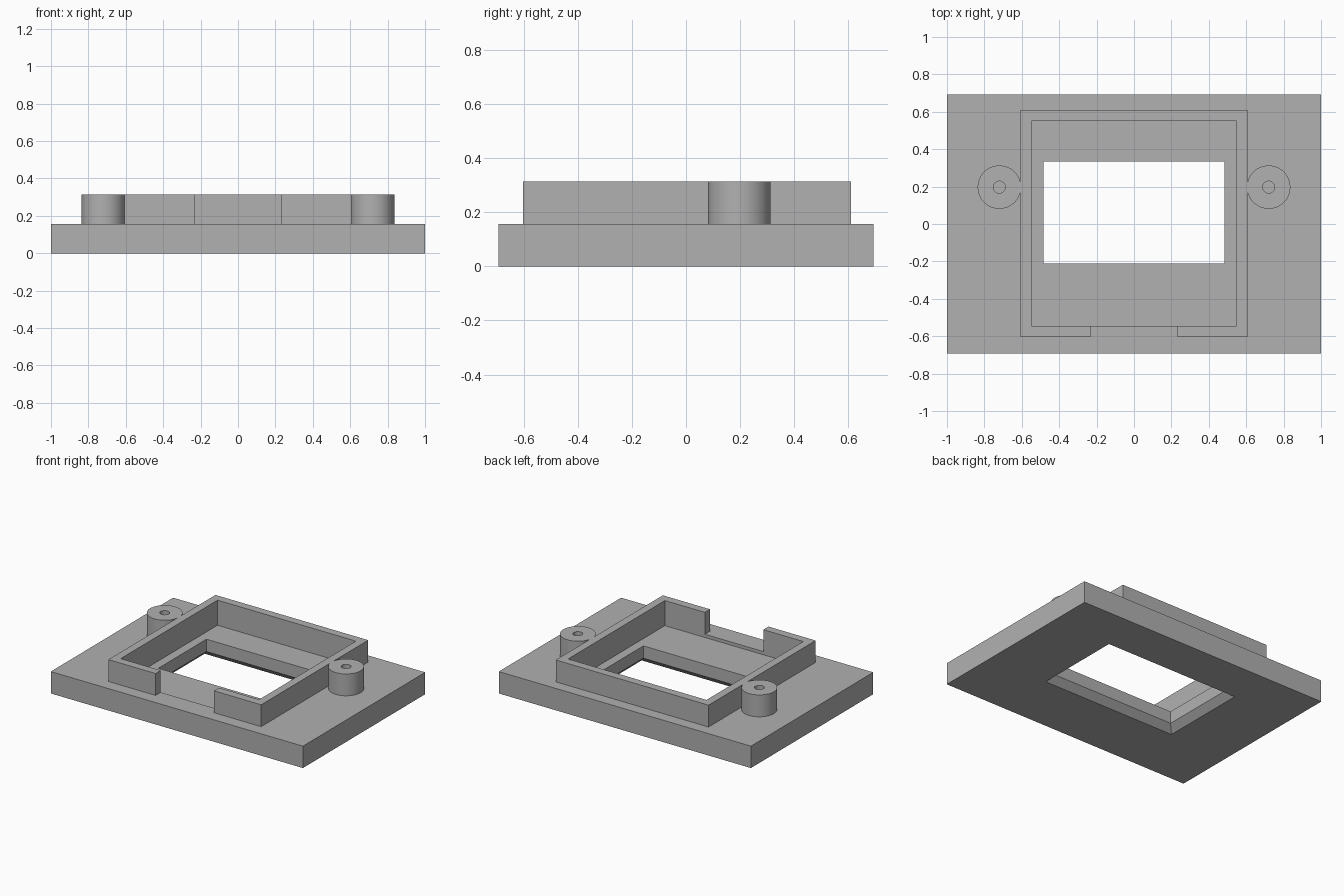
import bpy, bmesh
from math import cos, sin, pi, radians

cube = bpy.data.objects.get("Cube")
if cube:
    bpy.data.objects.remove(cube)

grey = bpy.data.materials.new("plain_grey")
grey.use_nodes = True
COLOUR = (0.44, 0.44, 0.44, 1)
grey.diffuse_color = COLOUR
grey.node_tree.nodes["Principled BSDF"].inputs["Base Color"].default_value = COLOUR

PLATE_TOP, RIM_TOP = 0.157, 0.314
POCKET_FLOOR, CHAMFER = 0.134, 0.046


def finish(name, bm):
    bmesh.ops.recalc_face_normals(bm, faces=bm.faces)
    mesh = bpy.data.meshes.new(name)
    bm.to_mesh(mesh)
    bm.free()
    mesh.materials.append(grey)
    obj = bpy.data.objects.new(name, mesh)
    bpy.context.collection.objects.link(obj)
    return obj


def rect(x, y0, y1, z):
    return [(-x, y0, z), (x, y0, z), (x, y1, z), (-x, y1, z)]


def circle(cx, cy, r, z, n=48):
    return [(cx + r * cos(2 * pi * i / n), cy + r * sin(2 * pi * i / n), z) for i in range(n)]


def ring_solid(name, loops):
    """Join successive loops, and the last to the first, into a solid with a hole."""
    bm = bmesh.new()
    rings = [[bm.verts.new(p) for p in loop] for loop in loops]
    for a, b in zip(rings, rings[1:] + rings[:1]):
        for i in range(len(a)):
            j = (i + 1) % len(a)
            bm.faces.new((a[i], a[j], b[j], b[i]))
    return finish(name, bm)


# Base plate with a shallow pocket and a window chamfered underneath
HX, HY0, HY1 = 0.485, -0.21, 0.335
ring_solid("base_plate", [
    rect(1, -0.693, 0.693, 0),
    rect(1, -0.693, 0.693, PLATE_TOP),
    rect(0.549, -0.545, 0.552, PLATE_TOP),
    rect(0.549, -0.545, 0.552, POCKET_FLOOR),
    rect(HX, HY0, HY1, POCKET_FLOOR),
    rect(HX, HY0, HY1, CHAMFER),
    rect(HX + CHAMFER, HY0 - CHAMFER, HY1 + CHAMFER, 0),
])

# Raised rim, open in the middle of the front
half = [(0.232, -0.545), (0.232, -0.603), (0.606, -0.603), (0.606, 0.61)]
inner = [(0.549, 0.552), (0.549, -0.545)]
outline = half + [(-x, y) for x, y in reversed(half)]
outline += [(-x, y) for x, y in reversed(inner)] + inner
bm = bmesh.new()
face = bm.faces.new([bm.verts.new((x, y, PLATE_TOP)) for x, y in outline])
top = bmesh.ops.extrude_face_region(bm, geom=[face], use_keep_orig=True)["geom"]
for v in top:
    if isinstance(v, bmesh.types.BMVert):
        v.co.z = RIM_TOP
finish("rim", bm)

# Screw posts with blind holes
for side, cx in (("left", 0.72), ("right", -0.72)):
    post = ring_solid(side + "_screw_post", [
        circle(cx, 0.197, r, z) for r, z in
        ((0.116, PLATE_TOP), (0.116, RIM_TOP), (0.032, RIM_TOP), (0.032, PLATE_TOP))])
    bpy.ops.object.select_all(action='DESELECT')
    post.select_set(True)
    bpy.context.view_layer.objects.active = post
    bpy.ops.object.shade_smooth_by_angle(angle=radians(30))
